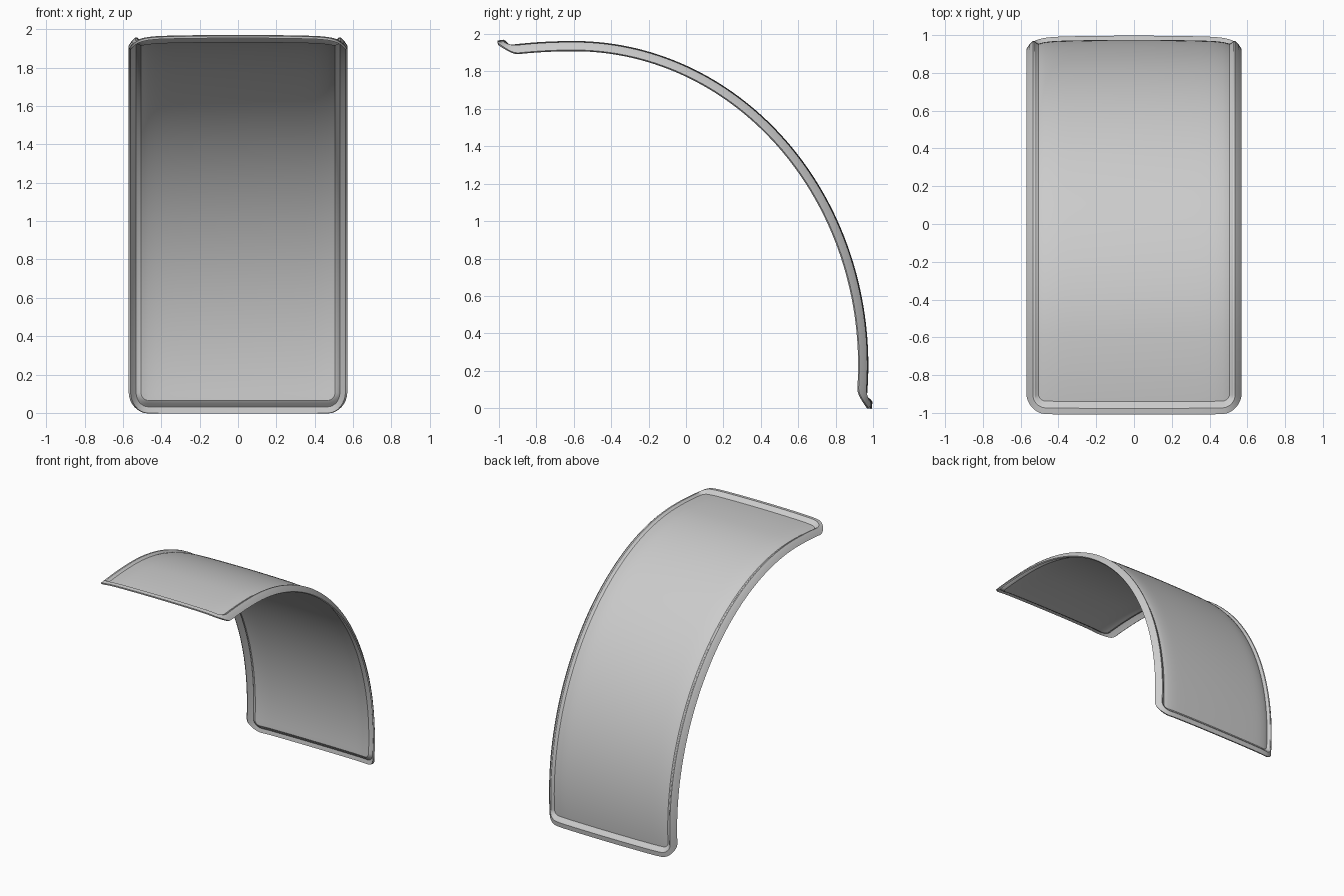
import bpy, bmesh, math
from mathutils import Vector

cube = bpy.data.objects.get("Cube")
if cube:
    bpy.data.objects.remove(cube)

HALF_W = 0.57            # half width of the panel
START, END = -0.257, 1.704   # sweep angles, front edge to bottom edge
RADIUS = 1.65            # mean radius, turns length into angle
HALF_L = (END - START) * RADIUS / 2
CORNER = 0.1             # rounded corner radius
FLANGE, STEP = 0.035, 0.065  # raised rim width and where its step ends
RIM = 0.032              # rim height over the panel


def smooth(t):
    t = max(0.0, min(1.0, t))
    return t * t * (3 - 2 * t)


def bend(x, s, d):
    """Wrap a flat point (across, along, distance from edge) round the arch."""
    a = (s + HALF_L) / RADIUS + START
    rise = 1.733 * (math.cos(a) - 1)
    if a < 0:
        rise *= 0.5
    normal = Vector((0, math.sin(a) / 1.575, math.cos(a) / 1.733)).normalized()
    t = abs(x) / HALF_W
    lift = RIM * (1 - smooth((d - FLANGE) / (STEP - FLANGE)))
    lift -= 0.01 * t ** 2 + 0.07 * t ** 14
    return Vector((x, -0.6 + 1.575 * math.sin(a), 1.963 + rise)) + normal * lift


bm = bmesh.new()
NX, NY = 24, 72
ix, iy = HALF_W - CORNER, HALF_L - CORNER


def flat(i, j):
    return (-ix + 2 * ix * i / NX, -iy + 2 * iy * j / NY)


# Main panel inside the rim
grid = {(i, j): bm.verts.new(bend(*flat(i, j), CORNER))
        for i in range(NX + 1) for j in range(NY + 1)}
for i in range(NX):
    for j in range(NY):
        bm.faces.new([grid[i, j], grid[i + 1, j], grid[i + 1, j + 1], grid[i, j + 1]])

# Boundary walk: straight runs with one direction, corners with a fan
loop = []
runs = [([(i, 0) for i in range(NX + 1)], -90),
        ([(NX, j) for j in range(NY + 1)], 0),
        ([(i, NY) for i in range(NX, -1, -1)], 90),
        ([(0, j) for j in range(NY, -1, -1)], 180)]
FAN = 8
for keys, angle in runs:
    loop += [(k, math.radians(angle)) for k in keys]
    loop += [(keys[-1], math.radians(angle + 90 * f / FAN)) for f in range(1, FAN)]

# Stepped rim as rings of faces running out to the edge
previous = [grid[k] for k, _ in loop]
for d in (0.08, STEP, 0.055, 0.045, FLANGE, 0.018, 0.0):
    ring = []
    for k, a in loop:
        x, s = flat(*k)
        reach = CORNER - d
        ring.append(bm.verts.new(bend(x + math.cos(a) * reach, s + math.sin(a) * reach, d)))
    for n in range(len(loop)):
        m = (n + 1) % len(loop)
        corners = [previous[n], ring[n], ring[m], previous[m]]
        bm.faces.new(list(dict.fromkeys(corners)))
    previous = ring

# Make the outer skin face outward
bm.normal_update()
bmesh.ops.recalc_face_normals(bm, faces=bm.faces)
bm.faces.ensure_lookup_table()
middle = bm.faces[NX * NY // 2]
middle.normal_update()
if middle.normal.z < 0:
    bmesh.ops.reverse_faces(bm, faces=bm.faces)

mesh = bpy.data.meshes.new("curved_fender")
bm.to_mesh(mesh)
bm.free()
fender = bpy.data.objects.new("curved_fender", mesh)
bpy.context.collection.objects.link(fender)

grey = bpy.data.materials.new("plain_grey")
grey.use_nodes = True
colour = (0.6, 0.6, 0.6, 1)
grey.diffuse_color = colour
grey.node_tree.nodes["Principled BSDF"].inputs["Base Color"].default_value = colour
mesh.materials.append(grey)

# Sheet thickness
solid = fender.modifiers.new("thickness", "SOLIDIFY")
solid.thickness = 0.012
solid.offset = -1

bpy.context.view_layer.objects.active = fender
fender.select_set(True)
bpy.ops.object.modifier_apply(modifier="thickness")
bpy.ops.object.shade_smooth_by_angle(angle=math.radians(30))
